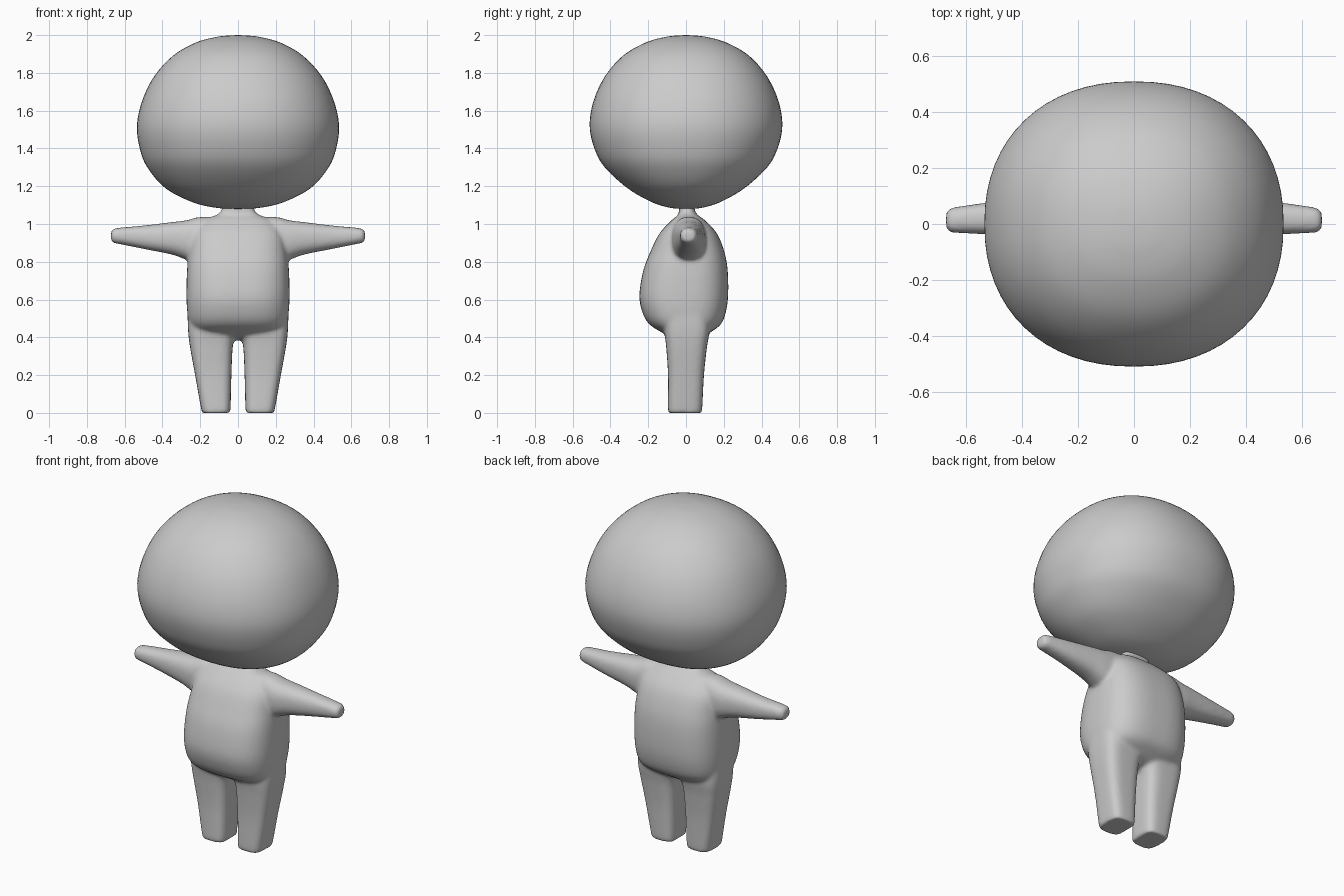
import bpy, bmesh, math
from mathutils import Vector

cube = bpy.data.objects.get("Cube")
if cube:
    bpy.data.objects.remove(cube, do_unlink=True)

grey = bpy.data.materials.new("plain grey")
grey.use_nodes = True
grey.diffuse_color = (0.6, 0.6, 0.6, 1)
grey.node_tree.nodes["Principled BSDF"].inputs["Base Color"].default_value = (0.6, 0.6, 0.6, 1)


def spline(keys, steps):
    """Catmull-Rom samples through tuples of numbers."""
    out = []
    for i in range(len(keys) - 1):
        p0, p1 = keys[max(i - 1, 0)], keys[i]
        p2, p3 = keys[i + 1], keys[min(i + 2, len(keys) - 1)]
        for s in range(steps):
            t = s / steps
            out.append([b + t * ((c - a) / 2 + t * ((a - 2.5 * b + 2 * c - d / 2)
                        + t * (1.5 * (b - c) + (d - a) / 2)))
                        for a, b, c, d in zip(p0, p1, p2, p3)])
    return out + [list(keys[-1])]


def loft(bm, keys, power, place, sides=64, steps=6):
    """Closed skin over superellipse rings: (along, centre u, centre v, radius u, radius v)."""
    rings = []
    for w, cu, cv, ru, rv in spline(keys, steps):
        ring = []
        for k in range(sides):
            a = math.tau * k / sides
            c, s = math.cos(a), math.sin(a)
            u = cu + ru * math.copysign(abs(c) ** (2 / power), c)
            v = cv + rv * math.copysign(abs(s) ** (2 / power), s)
            ring.append(bm.verts.new(place(w, u, v)))
        rings.append(ring)
    for lo, hi in zip(rings, rings[1:]):
        for k in range(sides):
            j = (k + 1) % sides
            bm.faces.new((lo[k], lo[j], hi[j], hi[k]))
    bm.faces.new(rings[0])
    bm.faces.new(rings[-1])


def finish(bm, name):
    bmesh.ops.recalc_face_normals(bm, faces=bm.faces)
    mesh = bpy.data.meshes.new(name)
    bm.to_mesh(mesh)
    bm.free()
    mesh.materials.append(grey)
    mesh.shade_smooth()
    obj = bpy.data.objects.new(name, mesh)
    bpy.context.collection.objects.link(obj)
    return obj


def upright(w, u, v):
    return Vector((u, v, w))


# Head: wide, slightly flattened ball
head = bmesh.new()
loft(head, [(1.08, 0, 0, 0.004, 0.004), (1.085, 0, 0, 0.11, 0.08),
            (1.115, 0, 0, 0.24, 0.18), (1.19, 0, 0, 0.385, 0.31),
            (1.3, 0, 0, 0.48, 0.43), (1.4, 0, 0, 0.52, 0.485),
            (1.52, 0, 0, 0.535, 0.51), (1.65, 0, 0, 0.508, 0.49),
            (1.78, 0, 0, 0.445, 0.43), (1.89, 0, 0, 0.345, 0.335),
            (1.96, 0, 0, 0.225, 0.215), (1.992, 0, 0, 0.105, 0.1),
            (2.0, 0, 0, 0.004, 0.004)], 2.2, upright)
finish(head, "head")

# Torso with round belly and thin neck
body = bmesh.new()
loft(body, [(0.385, 0, 0, 0.06, 0.03), (0.4, 0, 0, 0.16, 0.08),
            (0.43, 0, 0, 0.225, 0.135), (0.47, 0, -0.005, 0.255, 0.19),
            (0.53, 0, -0.01, 0.268, 0.22), (0.62, 0, -0.012, 0.273, 0.235),
            (0.75, 0, -0.003, 0.27, 0.224), (0.85, 0, 0.007, 0.26, 0.197),
            (0.95, 0, 0.012, 0.24, 0.152), (1.02, 0, 0.012, 0.18, 0.088),
            (1.045, 0, 0.01, 0.12, 0.055), (1.07, 0, 0.005, 0.088, 0.042),
            (1.12, 0, 0.005, 0.085, 0.04)], 2.8, upright)

for side in (1, -1):
    # Legs, tapering to flat square feet
    loft(body, [(0, side * 0.117, -0.005, 0.07, 0.083),
                (0.015, side * 0.117, -0.005, 0.077, 0.09),
                (0.2, side * 0.131, 0, 0.096, 0.095),
                (0.35, side * 0.141, 0.003, 0.113, 0.108),
                (0.45, side * 0.138, 0.005, 0.127, 0.12),
                (0.6, side * 0.138, 0, 0.13, 0.11)], 3.6, upright)
    # Arms, tapering to blunt ends
    loft(body, [(0.05, 0.015, 0.92, 0.09, 0.115),
                (0.2, 0.015, 0.915, 0.09, 0.122),
                (0.27, 0.016, 0.915, 0.088, 0.105),
                (0.35, 0.018, 0.924, 0.078, 0.086),
                (0.5, 0.02, 0.93, 0.06, 0.062),
                (0.63, 0.015, 0.937, 0.047, 0.043),
                (0.66, 0.013, 0.937, 0.042, 0.037),
                (0.672, 0.013, 0.937, 0.028, 0.024)], 2.4,
         lambda w, u, v: Vector((side * w, u, v)))

# Blend torso and limbs into one soft skin
figure = finish(body, "body")
remesh = figure.modifiers.new("blend", "REMESH")
remesh.mode = "VOXEL"
remesh.voxel_size = 0.01
remesh.use_smooth_shade = True
soften = figure.modifiers.new("soften", "SMOOTH")
soften.factor = 0.5
soften.iterations = 10
